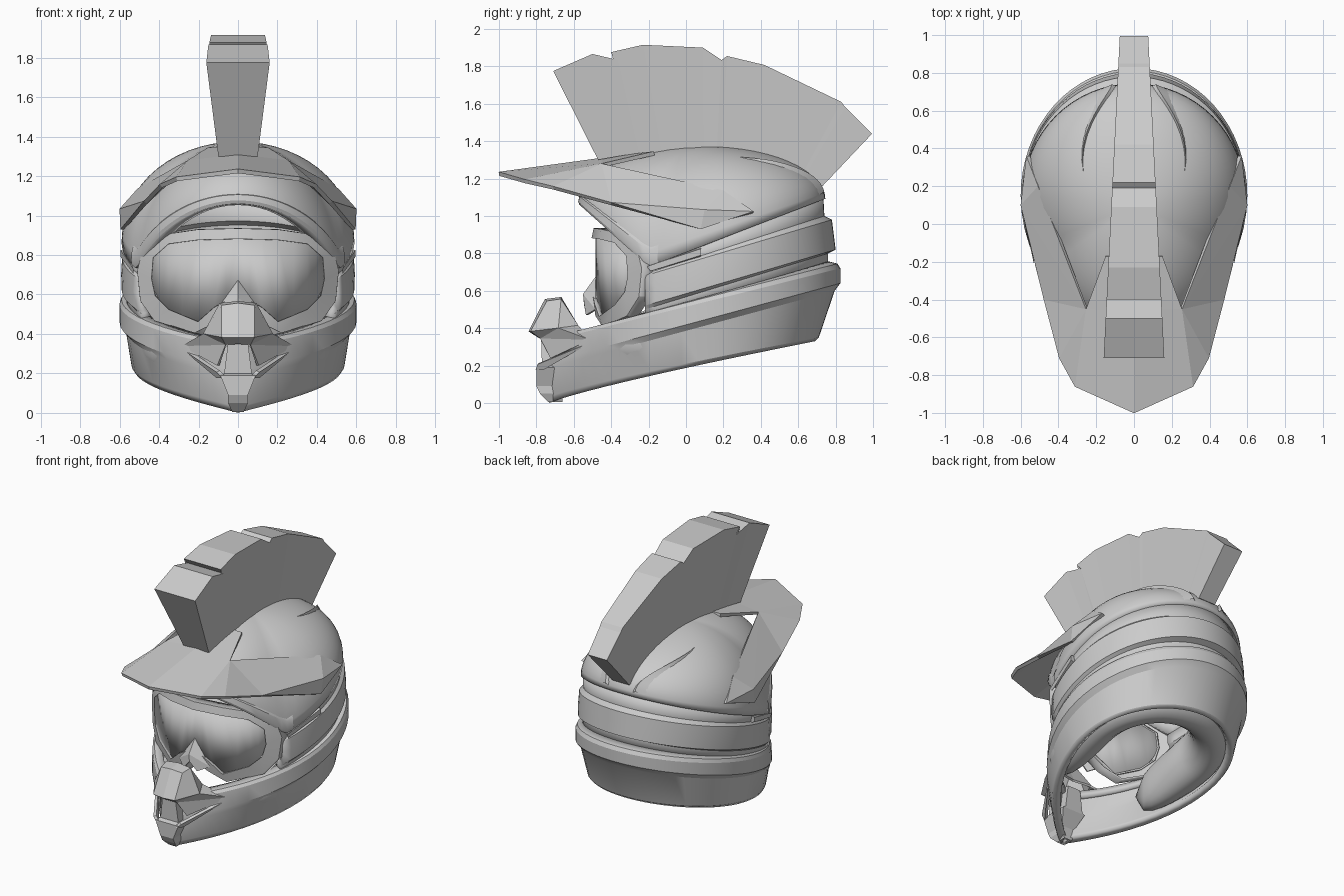
import bpy, bmesh
from math import sin, cos, pi

if "Cube" in bpy.data.objects:
    bpy.data.objects.remove(bpy.data.objects["Cube"])

def make(name, verts, faces, mirror=False, thick=0, offset=0, angle=0, recalc=False):
    me = bpy.data.meshes.new(name)
    me.from_pydata(verts, [], faces)
    bm = bmesh.new()
    bm.from_mesh(me)
    bmesh.ops.remove_doubles(bm, verts=bm.verts, dist=0.0005)
    if recalc:
        bmesh.ops.recalc_face_normals(bm, faces=bm.faces)
    bm.to_mesh(me)
    bm.free()
    ob = bpy.data.objects.new(name, me)
    bpy.context.collection.objects.link(ob)
    if mirror:
        ob.modifiers.new("mirror", 'MIRROR').use_clip = True
    if thick:
        s = ob.modifiers.new("thickness", 'SOLIDIFY')
        s.thickness, s.offset = thick, offset
    if angle:
        bpy.ops.object.select_all(action='DESELECT')
        ob.select_set(True)
        bpy.context.view_layer.objects.active = ob
        bpy.ops.object.shade_smooth_by_angle(angle=angle)
    return ob

def grid(name, rows, **kw):
    """Skin a list of equally long point rows."""
    n = len(rows[0])
    verts = [p for r in rows for p in r]
    faces = [(i*n+j, (i+1)*n+j, (i+1)*n+j+1, i*n+j+1)
             for i in range(len(rows)-1) for j in range(n-1)]
    return make(name, verts, faces, **kw)

def span(a, b, n):
    return [a + (b-a)*i/n for i in range(n+1)]

def interp(pts, x):
    for (x0, z0), (x1, z1) in zip(pts, pts[1:]):
        if x <= x1:
            return z0 + (z1-z0)*(x-x0)/(x1-x0)
    return pts[-1][1]

def plan(t, f, b, w, q=1.0):
    """Egg-shaped plan curve: t=0 back, pi/2 side, pi front."""
    c, s = cos(t), sin(t)
    y = 0.15 + ((b-0.15) if c > 0 else (0.15-f))*c
    k = abs(s)**(q if c < 0 else 1)
    return (w*k if s >= 0 else -w*k), y

# lower shell and chin bar
def ring(f, b, w, zf, zb, p):
    out = []
    for t in span(-pi, pi, 64):
        x, y = plan(t, f, b, w, 1.8)
        out.append((x, y, zf + (zb-zf)*max(0, (y-f)/(b-f))**p))
    return out
grid("lower_shell", [ring(*r) for r in (
    (-.73, .69, .525, .00, .33, .85), (-.74, .71, .54, .03, .35, .85),
    (-.765, .795, .57, .18, .60, 1), (-.755, .825, .60, .215, .64, 1),
    (-.74, .825, .60, .33, .72, 1), (-.72, .81, .59, .35, .745, 1),
    (-.66, .75, .54, .36, .76, 1))], thick=.05, offset=-1, angle=.4)

# rear belt, open at the eye port
def belt_ring(b, w, zf, zb):
    out = []
    for t in span(-2.11, 2.11, 48):
        x, y = plan(t, -.57, b, w)
        out.append((x, y, zf + (zb-zf)*(y+.22)/(b+.22)))
    return out
grid("rear_belt", [belt_ring(*r) for r in (
    (.76, .565, .44, .72), (.76, .57, .50, .80), (.80, .59, .52, .82),
    (.79, .592, .60, .90), (.78, .587, .68, .98), (.74, .57, .69, 1.0),
    (.735, .575, .74, 1.09))], thick=.05, offset=-1, angle=.5)

# dome with slanted brow
def dome(t, e, up=0):
    x, y = plan(t, -.57, .745, .59)
    z = 1.06 - (y+.57)*.892 if y < -.2 else .73 + .383*(y+.2)
    c, s = cos(e), sin(e)
    return (x*c*(1+up), .1+(y-.1)*c*(1+up), z + (1.375-z)*s + up)
grid("dome", [[dome(t, e) for t in span(-pi, pi, 64)] for e in span(0, pi/2, 14)],
     thick=.06, offset=-1, angle=.6)

# raised lip around the brow
lip = span(2.0, 2*pi-2.0, 36)
grid("brow_lip", [[dome(t, e, u) for t in lip] for e, u in
                  ((0, 0), (.02, .01), (.12, .008), (.16, -.002))], angle=.5)

# curved ribs on the dome
for side, label in ((1, "right"), (-1, "left")):
    rows = []
    for s in span(0, 1, 12):
        t, e = .24 + .82*s**2.3, .1 + .92*s
        h, wd = .014*min(1, 5*(1-s)), .07*(1-s)+.015
        rows.append([dome(side*(t+a*wd), e, u) for a, u in
                     ((-1, -.005), (-.5, h), (1.6, -.005))])
    grid("dome_rib_"+label, rows, angle=.5, recalc=True)

# crest
top = [(-.71, 1.775), (-.5, 1.866), (-.365, 1.834), (-.40, 1.876), (-.23, 1.915), (.09, 1.90),
       (.19, 1.834), (.22, 1.855), (.42, 1.807), (.83, 1.61), (.85, 1.583), (.995, 1.44)]
rows = []
for y, z in top:
    s = (y+.71)/1.705
    yb, zb = -.47+1.2*s, 1.30-.14*s+.4*s*(1-s)
    w = .125-.05*y
    wb = w*.62 + .02*s
    rows.append([(-wb, yb, zb), (-w, y, z), (w, y, z), (wb, yb, zb), (-wb, yb, zb)])
crest = grid("crest", rows, recalc=True)
bm = bmesh.new()
bm.from_mesh(crest.data)
bmesh.ops.holes_fill(bm, edges=bm.edges, sides=0)
bmesh.ops.recalc_face_normals(bm, faces=bm.faces)
bm.to_mesh(crest.data)
bm.free()

# peak with side arms
make("peak", [(0, -1, 1.225), (0, -.45, 1.30), (.31, -.86, 1.185), (.39, -.71, 1.15),
              (.47, -.4, 1.065), (.585, .08, .93), (.25, -.45, 1.27), (.50, .2, 1.13),
              (.56, .36, 1.02), (.59, .1, 1.03), (.15, -.17, 1.335), (0, -.17, 1.335)],
     [(0, 2, 6, 1), (2, 3, 6), (3, 4, 6), (4, 5, 9), (6, 4, 9), (6, 9, 7), (7, 9, 8),
      (9, 5, 8), (1, 6, 10, 11)], mirror=True, thick=.022, recalc=True)

# goggles
def bend(x, z, back=0):
    return (x, -.5 + x*x + back, z)
inner = [(0, .885), (.2, .88), (.35, .86), (.43, .79), (.44, .68), (.42, .59),
         (.35, .52), (.2, .46), (.12, .53), (0, .6)]
outer = [(0, .93), (.2, .925), (.37, .9), (.48, .82), (.505, .72), (.49, .57),
         (.42, .47), (.22, .41), (.1, .47), (0, .54)]
grid("goggle_frame", [[bend(*p, .03) for p in inner], [bend(*p) for p in inner],
                      [bend(*p, .01) for p in outer], [bend(*p, .07) for p in outer]],
     mirror=True, thick=.012, angle=.5, recalc=True)
cols = (0, .06, .12, .2, .28, .35, .39, .43, .44)
hi, lo = inner[:5], inner[:3:-1]
grid("goggle_lens", [[bend(x, interp(hi, x), .02) for x in cols],
                     [bend(x, interp(lo, x), .02) for x in cols]],
     mirror=True, thick=.01, angle=.5, recalc=True)
# nose guard
make("nose_guard", [(0, -.48, .67), (0, -.545, .58), (.12, -.48, .5), (.05, -.53, .47), (0, -.54, .53)],
     [(0, 1, 2), (1, 4, 3, 2)], mirror=True, thick=.012, recalc=True)

# muzzle
make("muzzle", [(0, -.75, .55), (.08, -.74, .54), (0, -.835, .385), (.08, -.825, .385),
                (.17, -.68, .40), (.09, -.67, .55), (.28, -.51, .335), (.06, -.775, .35),
                (0, -.785, .355), (0, -.67, .56), (.12, -.58, .41), (0, -.61, .42),
                (.1, -.72, .24)],
     [(0, 1, 3, 2), (1, 5, 4, 3), (3, 4, 7), (2, 3, 7, 8), (4, 6, 7), (0, 9, 5, 1),
      (5, 10, 4), (4, 10, 6), (9, 11, 10, 5), (7, 6, 12)],
     mirror=True, thick=.015, recalc=True)
# chin grille, stepped frustum
def slab(z, w, yf, yb):
    return [(-w, yb, z), (-w, yf, z), (w, yf, z), (w, yb, z), (-w, yb, z)]
grid("chin_grille", [slab(*s) for s in (
    (.005, .03, -.735, -.66), (.05, .05, -.78, -.66), (.09, .05, -.80, -.66),
    (.19, .09, -.80, -.6), (.2, .07, -.77, -.6), (.36, .05, -.775, -.6))], recalc=True)
# vent blades beside the grille
make("vent_blades", [(.28, -.5, .33), (.1, -.79, .21), (.07, -.8, .18), (.1, -.76, .18)],
     [(0, 1, 2, 3)], mirror=True, thick=.02, recalc=True)
# side vents behind the brow
make("brow_vents", [(.53, -.21, .73), (.595, .08, .825), (.595, .08, .79), (.53, -.19, .705),
                    (.56, .08, .83), (.56, .08, .78)],
     [(0, 1, 2, 3), (0, 4, 1), (3, 2, 5), (1, 4, 5, 2)], mirror=True, recalc=True)

# inner padding, C-shaped around the neck
T, rows = 2.3, []
for t in span(-T, T, 48):
    k = max(0, 1-abs(t/T)**14)**.5
    px, py = plan(t, -.62, .55, .40, .8)
    L = ((px*px + (py-.1)**2)**.5) or 1
    rows.append([(px + px/L*.14*k*cos(a), py + (py-.1)/L*.14*k*cos(a),
                  .38 + .2*py + .18*k*sin(a)) for a in span(0, 2*pi, 20)])
grid("neck_padding", rows, angle=1.0, recalc=True)
